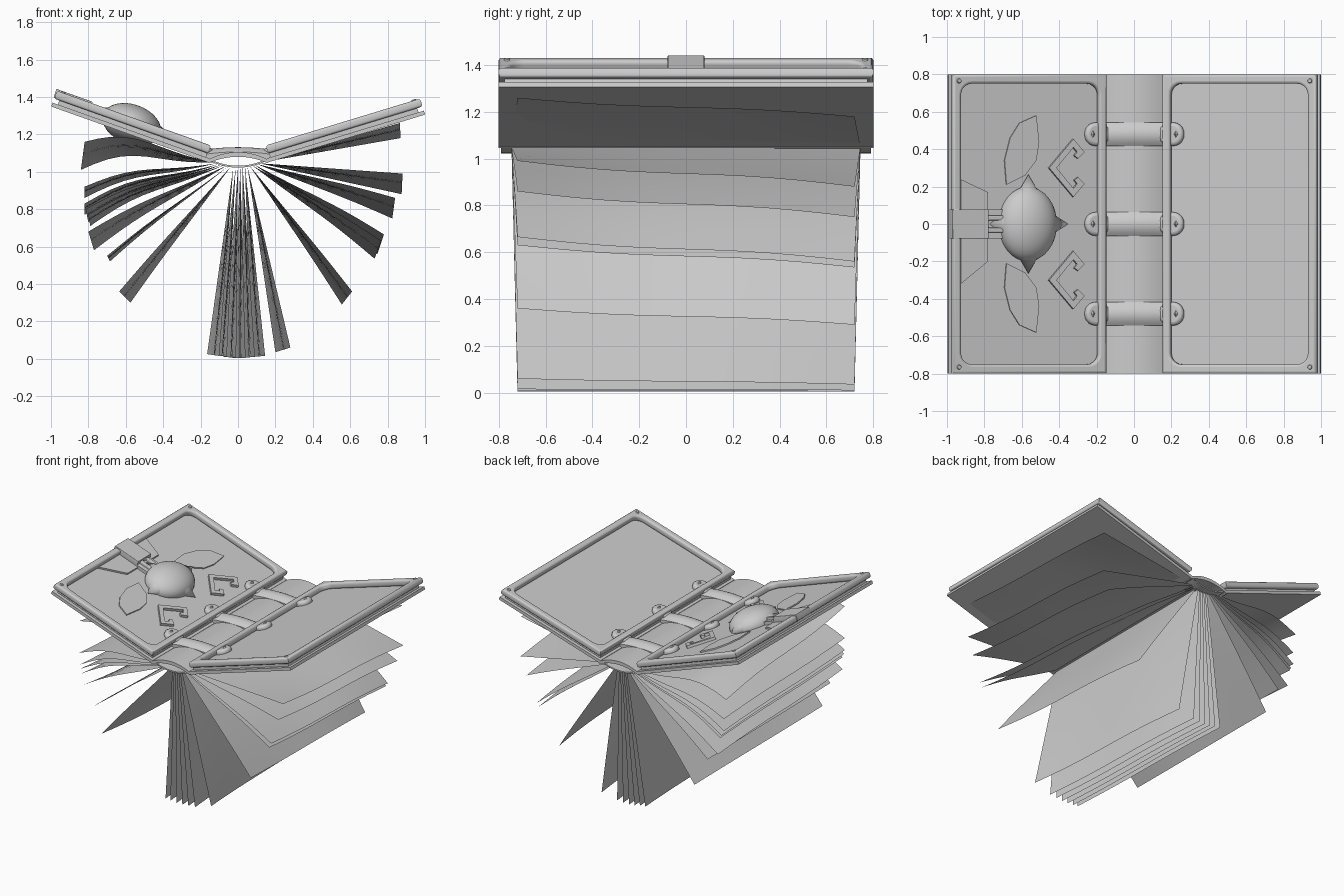
import bpy, bmesh, math
from math import pi, sin, cos
from mathutils import Matrix, Vector

if "Cube" in bpy.data.objects:
    bpy.data.objects.remove(bpy.data.objects["Cube"])

# ---------- helpers ----------
def add(name, mesh, mat=Matrix()):
    ob = bpy.data.objects.new(name, mesh)
    bpy.context.collection.objects.link(ob)
    mesh.transform(mat)
    return ob

def plate(name, outlines, w0, w1, mat, bevel=0.0):
    """Flat slab from 2D outlines (later ones are holes) between heights w0 and w1."""
    cu = bpy.data.curves.new(name, 'CURVE')
    cu.dimensions, cu.fill_mode = '2D', 'BOTH'
    cu.extrude = (w1 - w0) / 2 - bevel
    cu.bevel_depth, cu.bevel_resolution, cu.offset = bevel, 2, -bevel
    for pts in outlines:
        sp = cu.splines.new('POLY')
        sp.points.add(len(pts) - 1)
        for p, q in zip(sp.points, pts):
            p.co = (q[0], q[1], 0, 1)
        sp.use_cyclic_u = True
    tmp = bpy.data.objects.new(name + "_curve", cu)
    bpy.context.collection.objects.link(tmp)
    dg = bpy.context.evaluated_depsgraph_get()
    me = bpy.data.meshes.new_from_object(tmp.evaluated_get(dg))
    bpy.data.objects.remove(tmp)
    return add(name, me, mat @ Matrix.Translation((0, 0, (w0 + w1) / 2)))

def rounded(x0, x1, y0, y1, r=0.0, n=5):
    if r == 0:
        return [(x0, y0), (x1, y0), (x1, y1), (x0, y1)]
    out = []
    for k, (cx, cy) in enumerate([(x1 - r, y1 - r), (x0 + r, y1 - r), (x0 + r, y0 + r), (x1 - r, y0 + r)]):
        for i in range(n + 1):
            a = (k + i / n) * pi / 2
            out.append((cx + r * cos(a), cy + r * sin(a)))
    return out

def solid(name, kind, mat, **kw):
    bm = bmesh.new()
    getattr(bmesh.ops, kind)(bm, **kw)
    me = bpy.data.meshes.new(name)
    bm.to_mesh(me)
    bm.free()
    return add(name, me, mat)

def arch(name, top, bottom, half, y0, y1, n=14, crown=0.0):
    """Curved strip along x from y0 to y1; crown lowers the top towards its sides."""
    bm = bmesh.new()
    rings = []
    for i in range(n + 1):
        x = half * (2 * i / n - 1)
        ring = [bm.verts.new((x, y0 + (y1 - y0) * k / 8, top(x) - crown * (k / 4 - 1) ** 2)) for k in range(9)]
        ring += [bm.verts.new((x, y, bottom(x))) for y in (y1, y0)]
        rings.append(ring)
    for a, b in zip(rings, rings[1:]):
        for k in range(11):
            bm.faces.new((a[k], a[(k + 1) % 11], b[(k + 1) % 11], b[k]))
    bm.faces.new(rings[0])
    bm.faces.new(rings[-1])
    bmesh.ops.recalc_face_normals(bm, faces=bm.faces)
    me = bpy.data.meshes.new(name)
    bm.to_mesh(me)
    bm.free()
    return add(name, me)

T = Matrix.Translation
def scale(x, y, z):
    return Matrix.Diagonal((x, y, z, 1))

# ---------- covers (u outward, w away from the pages) ----------
left = T((-0.16, 0, 1.05)) @ Matrix.Rotation(pi, 4, 'Z') @ Matrix.Rotation(-math.radians(19.6), 4, 'Y')
right = T((0.16, 0, 1.05)) @ Matrix.Rotation(-math.radians(16.9), 4, 'Y')
for side, M, L in (("left", left, 0.89), ("right", right, 0.878)):
    plate(side + "_lining_board", [rounded(0, L, -0.8, 0.8)], 0, 0.022, M)
    plate(side + "_cover_panel", [rounded(0.02, L - 0.03, -0.775, 0.775)], 0.022, 0.045, M)
    plate(side + "_cover_rim", [rounded(0.015, L, -0.8, 0.8), rounded(0.06, L - 0.05, -0.75, 0.75, 0.06)],
          0.045, 0.09, M, 0.014)
    # corner rivets
    for v in (-0.765, 0.765):
        solid(side + "_corner_rivet", "create_cone", M @ T((L - 0.035, v, 0.09)), cap_ends=True,
              segments=12, radius1=0.016, radius2=0.01, depth=0.012)
    # strap end pads with diamond studs
    for v in (-0.48, 0, 0.48):
        plate(side + "_strap_pad", [rounded(-0.01, 0.128, v - 0.063, v + 0.063, 0.06)], 0.03, 0.076, M, 0.018)
        solid(side + "_strap_stud", "create_cone", M @ T((0.09, v, 0.08)) @ scale(0.8, 1.3, 1),
              cap_ends=True, segments=4, radius1=0.018, radius2=0, depth=0.014)

# ---------- left cover ornaments (given in top-view x, y) ----------
def loc(pts, s=1):
    return [((-x - 0.14) / 0.943, -y * s) for x, y in pts]

bracket = [(-.265, .385), (-.325, .455), (-.455, .30), (-.325, .145), (-.265, .215), (-.30, .25), (-.32, .235),
           (-.305, .215), (-.325, .19), (-.415, .30), (-.325, .41), (-.305, .385), (-.32, .365), (-.30, .35)]
leaf = [(-.68, .21), (-.58, .26), (-.52, .34), (-.505, .44), (-.52, .58), (-.61, .54), (-.66, .46), (-.69, .34)]
for s in (1, -1):
    plate("corner_bracket", [loc(bracket, s)], 0.04, 0.064, left)
    plate("leaf_inlay", [loc(leaf, s)], 0.04, 0.054, left)
plate("clasp_base", [loc([(-.95, .25), (-.78, .17), (-.78, -.2), (-.95, -.34)])], 0.04, 0.058, left)
plate("clasp_strap", [rounded(0.69, 0.895, -0.078, 0.078)], 0.05, 0.098, left, 0.004)
plate("clasp_tongue", [rounded(0.58, 0.70, -0.078, 0.078)], 0.045, 0.068, left)
plate("clasp_fork", [rounded(0.57, 0.73, -0.045, 0.045, 0.02), rounded(0.61, 0.69, -0.02, 0.02, 0.015)],
      0.06, 0.086, left, 0.005)

# domed boss with four points
C = left @ T((0.453, 0, 0.055))
solid("boss_dome", "create_uvsphere", C @ scale(0.162, 0.2, 0.106), u_segments=32, v_segments=16, radius=1)
for k, (r, tip) in enumerate([(0.162, 0.225), (0.2, 0.265)] * 2):
    base = r - 0.06
    solid("boss_point", "create_cone",
          C @ Matrix.Rotation(k * pi / 2, 4, 'Z') @ T(((base + tip) / 2, 0, 0.01)) @ scale(1, 1, 0.7)
          @ Matrix.Rotation(pi / 2, 4, 'Y'),
          cap_ends=True, segments=16, radius1=0.075, radius2=0, depth=tip - base)

# ---------- spine, straps and page binding ----------
arch("spine", lambda x: 1.105 - 0.04 * (x / .16) ** 2, lambda x: 1.08 - 0.035 * (x / .16) ** 2, 0.16, -0.8, 0.8)
for v in (-0.48, 0, 0.48):
    arch("spine_strap", lambda x: 1.131 - 0.012 * (x / .17) ** 2, lambda x: 1.09 - 0.035 * (x / .17) ** 2,
         0.17, v - 0.063, v + 0.063, crown=0.025)
def bind(x):
    return 1.022 + 0.03 * (x / 0.14) ** 2
arch("page_binding", lambda x: bind(x) + 0.01, bind, 0.145, -0.79, 0.79)

# ---------- pages: front tip x, z, back tip x, z, bow ----------
pages = [
    (-.82, 1.16, -.84, 1.01, .05), (-.82, .92, -.82, .86, .03), (-.82, .83, -.82, .77, .035),
    (-.815, .80, -.80, .73, .03), (-.80, .77, -.79, .71, .03), (-.80, .68, -.77, .58, .015),
    (-.70, .55, -.685, .52, .01), (-.635, .36, -.575, .30, .005),
    (-.10, .015, -.165, .025, 0), (-.06, .01, -.12, .02, 0), (-.01, .005, -.075, .01, 0),
    (.04, .005, -.03, .005, 0), (.09, .01, .02, .005, 0), (.145, .015, .07, .01, 0), (.28, .06, .20, .035, 0),
    (.61, .36, .555, .29, .005), (.765, .63, .73, .535, .01), (.78, .665, .745, .56, .01),
    (.84, .86, .825, .75, .005), (.88, .99, .875, .88, 0), (.865, 1.26, .87, 1.18, .0),
]
NS, NT = 10, 12
for i, (fx, fz, bx, bz, bow) in enumerate(pages):
    rx = -0.125 + 0.25 * i / (len(pages) - 1)
    root = Vector((rx, 0, bind(rx) + 0.004))
    bm = bmesh.new()
    grid = []
    for j in range(NT + 1):
        t = j / NT
        e = t + 0.09 * sin(2 * 2 * pi * t / 2)
        tip = Vector((fx, 0, fz)).lerp(Vector((bx, 0, bz)), e)
        row = []
        for k in range(NS + 1):
            s = k / NS
            p = root.lerp(tip, s)
            p.z += bow * sin(pi * s) - bow * 0.4 * sin(2 * pi * s)
            p.y = (2 * t - 1) * (0.745 - 0.025 * s)
            row.append(bm.verts.new(p))
        grid.append(row)
    for j in range(NT):
        for k in range(NS):
            bm.faces.new((grid[j][k], grid[j][k + 1], grid[j + 1][k + 1], grid[j + 1][k]))
    me = bpy.data.meshes.new("page")
    bm.to_mesh(me)
    bm.free()
    add("page", me)

# ---------- smooth shading with crisp edges ----------
for ob in bpy.context.scene.objects:
    ob.select_set(True)
    bpy.context.view_layer.objects.active = ob
bpy.ops.object.shade_smooth_by_angle(angle=math.radians(35))
